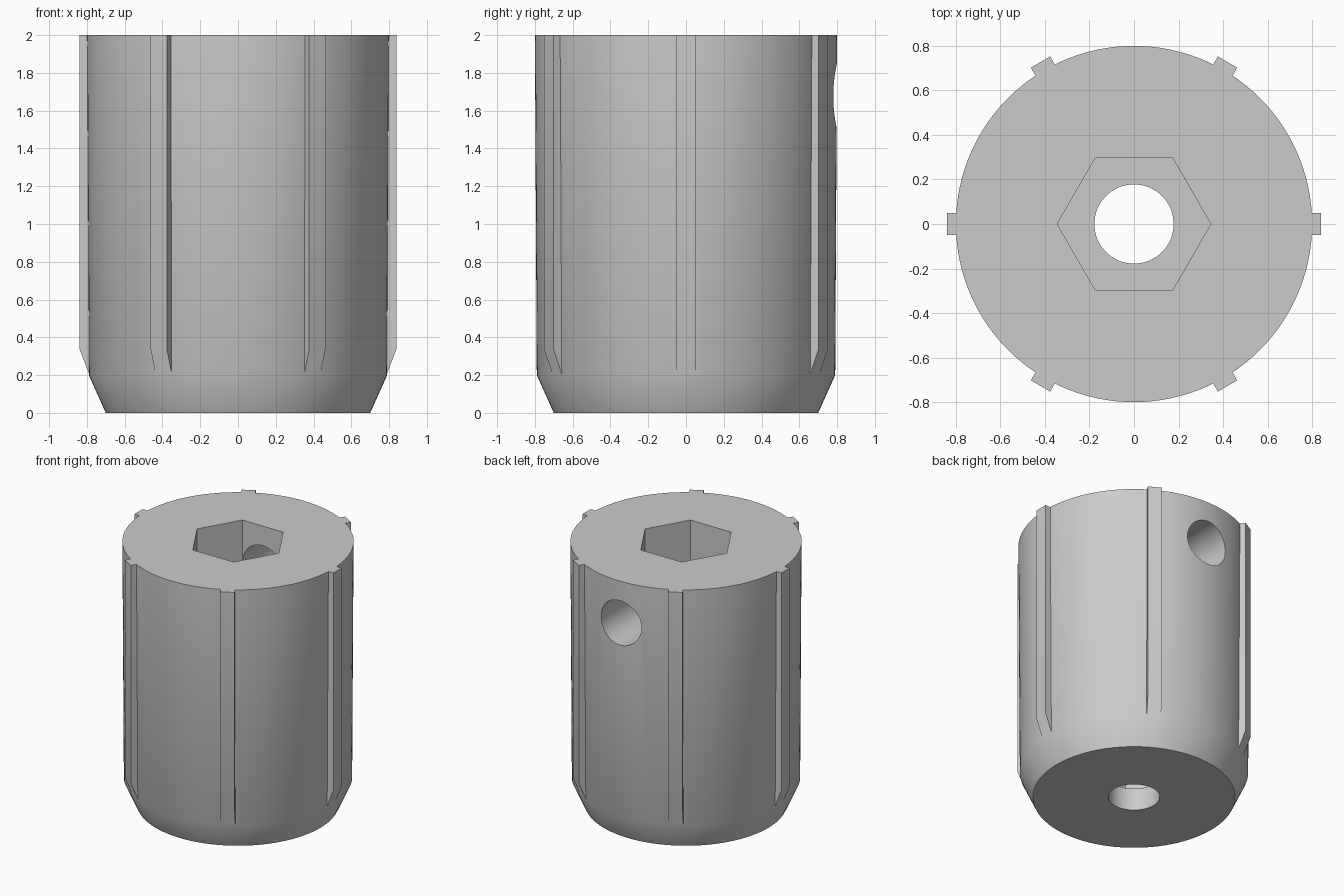
import bpy
import bmesh
from math import cos, sin, pi, radians
from mathutils import Matrix

cube = bpy.data.objects.get("Cube")
if cube:
    bpy.data.objects.remove(cube, do_unlink=True)

grey = bpy.data.materials.new("light grey")
grey.use_nodes = True
grey.diffuse_color = (0.6, 0.6, 0.6, 1)
grey.node_tree.nodes["Principled BSDF"].inputs["Base Color"].default_value = (0.6, 0.6, 0.6, 1)


def add_object(name, bm):
    bmesh.ops.recalc_face_normals(bm, faces=bm.faces)
    mesh = bpy.data.meshes.new(name)
    bm.to_mesh(mesh)
    bm.free()
    mesh.materials.append(grey)
    obj = bpy.data.objects.new(name, mesh)
    bpy.context.collection.objects.link(obj)
    return obj


def lathe(name, profile, sides):
    """Closed solid turned around z from (radius, height) points."""
    bm = bmesh.new()
    rings = [[bm.verts.new((r * cos(2 * pi * i / sides), r * sin(2 * pi * i / sides), z))
              for i in range(sides)] for r, z in profile]
    for low, high in zip(rings, rings[1:]):
        for i in range(sides):
            j = (i + 1) % sides
            bm.faces.new((low[i], low[j], high[j], high[i]))
    bm.faces.new(rings[0])
    bm.faces.new(rings[-1])
    return add_object(name, bm)


def rib(name, angle):
    """Narrow upright key whose lower end tapers into the body."""
    outline = [(0.6, 2), (0.84, 2), (0.84, 0.34), (0.78, 0.185), (0.6, 0.185)]
    bm = bmesh.new()
    face = bm.faces.new([bm.verts.new((x, -0.05, z)) for x, z in outline])
    extruded = bmesh.ops.extrude_face_region(bm, geom=[face])["geom"]
    moved = [v for v in extruded if isinstance(v, bmesh.types.BMVert)]
    bmesh.ops.translate(bm, verts=moved, vec=(0, 0.1, 0))
    bm.transform(Matrix.Rotation(angle, 4, "Z"))
    return add_object(name, bm)


def combine(target, tool, operation):
    mod = target.modifiers.new(tool.name, "BOOLEAN")
    mod.operation = operation
    mod.solver = "EXACT"
    mod.object = tool
    bpy.context.view_layer.objects.active = target
    bpy.ops.object.modifier_apply(modifier=mod.name)
    bpy.data.objects.remove(tool, do_unlink=True)


# Slightly tapered barrel with a chamfered foot
body = lathe("ribbed_socket_body", [(0.7, 0), (0.79, 0.2), (0.8, 2)], 120)

# Six keys around the barrel
for k in range(6):
    combine(body, rib(f"rib_{k + 1}", radians(60 * k)), "UNION")

# Hexagonal socket, bore through the floor, and set screw hole at the back
combine(body, lathe("hex_cutter", [(0.345, 0.17), (0.345, 2.2)], 6), "DIFFERENCE")
combine(body, lathe("bore_cutter", [(0.178, -0.2), (0.178, 0.6)], 64), "DIFFERENCE")
screw_hole = lathe("screw_hole_cutter", [(0.17, 0), (0.17, 1)], 64)
screw_hole.data.transform(Matrix.Translation((0, 0, 1.68)) @ Matrix.Rotation(-pi / 2, 4, "X"))
combine(body, screw_hole, "DIFFERENCE")

# Smooth curved walls, crisp edges
bpy.ops.object.select_all(action="DESELECT")
body.select_set(True)
bpy.context.view_layer.objects.active = body
bpy.ops.object.shade_smooth_by_angle(angle=radians(30))
